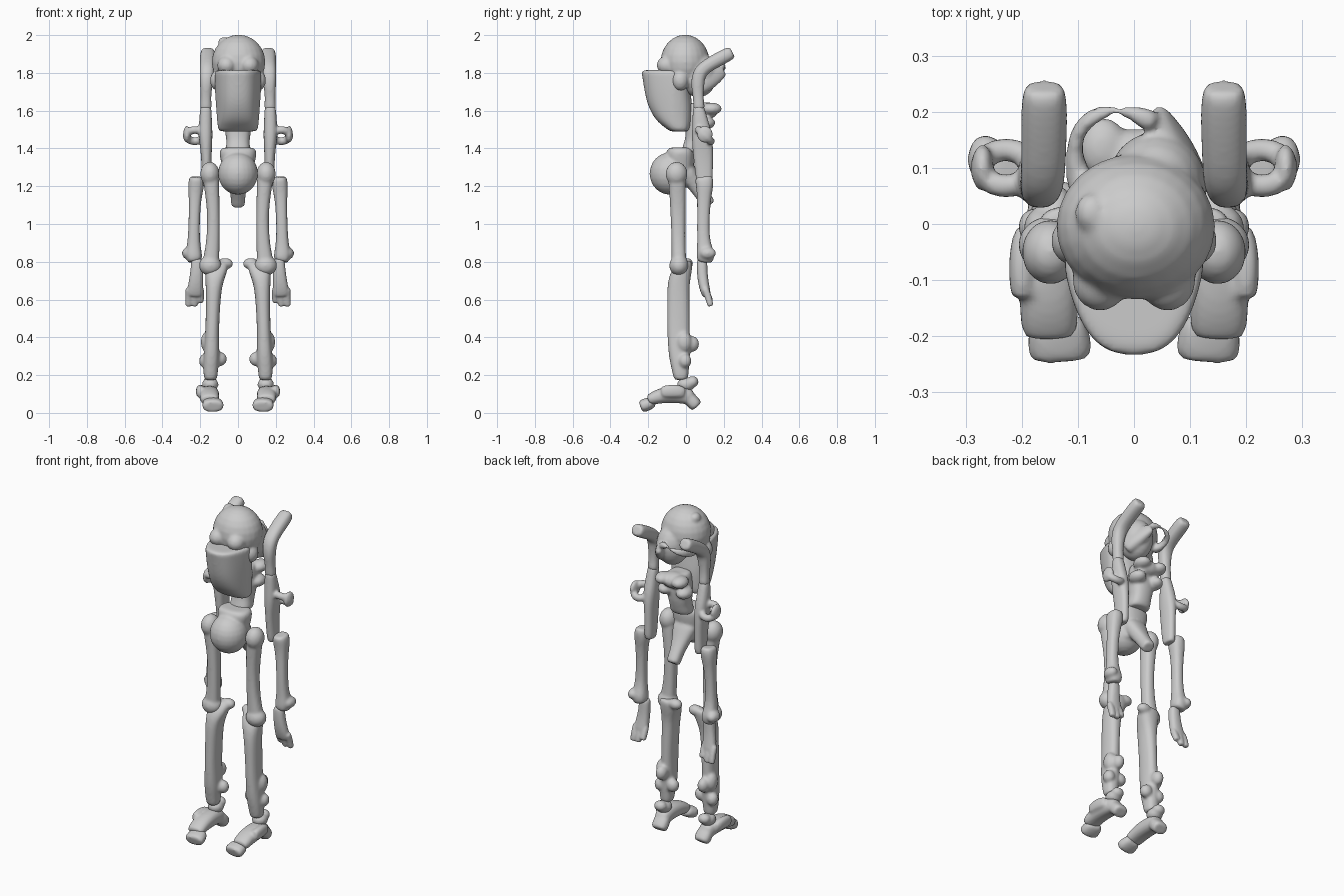
import bpy
from math import cos, sin, pi
from mathutils import Vector

parts = []  # pieces waiting to be fused into one bone


def keep(ob):
    bpy.ops.object.select_all(action='DESELECT')
    parts.append(ob)


def loft(secs, flat=False, square=0.8, n=12):
    """Rounded bone through sections (x, y, z, half width, half depth)."""
    pts = [Vector(s[:3]) for s in secs]
    rings = []
    for i, s in enumerate(secs):
        t = (pts[min(i + 1, len(pts) - 1)] - pts[max(i - 1, 0)]).normalized()
        u = Vector((1, 0, 0))
        u = (u - t * u.dot(t)).normalized()
        v = t.cross(u)
        if flat:
            u, v = Vector((1, 0, 0)), Vector((0, 1, 0))

        def ring(c, k):
            out = []
            for j in range(n):
                ca, sa = cos(2 * pi * j / n), sin(2 * pi * j / n)
                ca = abs(ca) ** square * (1 if ca > 0 else -1)
                sa = abs(sa) ** square * (1 if sa > 0 else -1)
                out.append(c + u * ca * s[3] * k + v * sa * s[4] * k)
            return out
        if i == 0:
            rings.append(ring(pts[0], 0.6))
        rings.append(ring(pts[i], 1.04))
        if i == len(secs) - 1:
            rings.append(ring(pts[i], 0.6))
    verts = [p for r in rings for p in r]
    faces = [(r * n + j, r * n + (j + 1) % n, (r + 1) * n + (j + 1) % n, (r + 1) * n + j)
             for r in range(len(rings) - 1) for j in range(n)]
    faces += [tuple(range(n))[::-1], tuple(range(len(verts) - n, len(verts)))]
    me = bpy.data.meshes.new("piece")
    me.from_pydata(verts, [], faces)
    ob = bpy.data.objects.new("piece", me)
    bpy.context.collection.objects.link(ob)
    bpy.ops.object.select_all(action='DESELECT')
    bpy.context.view_layer.objects.active = ob
    ob.select_set(True)
    bpy.ops.object.mode_set(mode='EDIT')
    bpy.ops.mesh.select_all(action='SELECT')
    bpy.ops.mesh.normals_make_consistent(inside=False)
    bpy.ops.object.mode_set(mode='OBJECT')
    ob.modifiers.new("round", 'SUBSURF').levels = 2
    bpy.ops.object.modifier_apply(modifier="round")
    keep(ob)
    return ob


def blob(loc, r):
    bpy.ops.mesh.primitive_uv_sphere_add(segments=24, ring_count=12, location=loc)
    bpy.context.object.scale = r
    keep(bpy.context.object)


def fuse(name, mirror=True, voxel=0.008, smooth=5):
    """Join waiting pieces into one organically blended bone."""
    for ob in parts:
        ob.select_set(True)
    bpy.context.view_layer.objects.active = parts[0]
    if len(parts) > 1:
        bpy.ops.object.join()
    ob = bpy.context.view_layer.objects.active
    bpy.ops.object.transform_apply(location=True, rotation=True, scale=True)
    ob.name = name
    m = ob.modifiers.new("blend", 'REMESH')
    m.mode, m.voxel_size, m.use_smooth_shade = 'VOXEL', voxel, True
    m = ob.modifiers.new("relax", 'SMOOTH')
    m.factor, m.iterations = 0.5, smooth
    if mirror:
        m = ob.modifiers.new("mirror", 'MIRROR')
        m.use_mirror_merge = False
        m.mirror_object = pivot
    parts.clear()
    bpy.ops.object.select_all(action='DESELECT')


pivot = bpy.data.objects.new("mirror_pivot", None)
bpy.context.collection.objects.link(pivot)
pivot.hide_render = True

# Skull with brow, cheeks, pointed back and strap loop
blob((0.003, -0.005, 1.857), (0.142, 0.13, 0.145))
blob((0.04, 0.065, 1.79), (0.09, 0.1, 0.12))
blob((-0.075, 0.02, 1.96), (0.03, 0.035, 0.03))
for s in (-1, 1):
    blob((s * 0.06, -0.1, 1.84), (0.05, 0.055, 0.05))
    blob((s * 0.105, -0.03, 1.76), (0.043, 0.045, 0.055))
loft([(0.1, 0.05, 1.73, 0.04, 0.06), (0.075, 0.12, 1.77, 0.04, 0.06),
      (0.04, 0.2, 1.81, 0.018, 0.03)])
loft([(-0.09, 0.06, 1.78, 0.03, 0.025), (-0.11, 0.12, 1.79, 0.014, 0.02),
      (-0.1, 0.175, 1.81, 0.014, 0.02), (-0.055, 0.205, 1.83, 0.014, 0.018),
      (0.0, 0.2, 1.84, 0.016, 0.018), (0.035, 0.18, 1.83, 0.022, 0.022)])
fuse("skull", False)

# Jaw mask, tapering to the front, with cross ridges
jaw = loft([(0, -0.115, 1.815, 0.125, 0.12), (0, -0.11, 1.79, 0.125, 0.12),
            (0, -0.1, 1.71, 0.122, 0.118), (0, -0.085, 1.63, 0.115, 0.117),
            (0, -0.065, 1.55, 0.108, 0.095), (0, -0.045, 1.515, 0.105, 0.07),
            (0, -0.035, 1.49, 0.1, 0.05)], True, 0.72, 16)
for v in jaw.data.vertices:
    v.co.x *= 1 - 0.3 * min(max((-v.co.y - 0.07) / 0.15, 0), 1)
for i in range(4):
    blob((0, -0.192 + 0.013 * i, 1.74 - 0.043 * i), (0.055, 0.034, 0.016))
fuse("jaw_mask", False, smooth=4)

# Neck and upper spine
loft([(0, 0.06, 1.64, 0.07, 0.06), (0, 0.06, 1.49, 0.072, 0.06),
      (0, 0.05, 1.44, 0.057, 0.055), (0, 0.03, 1.38, 0.07, 0.06)], True)
for s in (-1, 1):
    blob((s * 0.055, 0.135, 1.61), (0.045, 0.055, 0.033))
    blob((s * 0.06, 0.1, 1.535), (0.045, 0.055, 0.035))
blob((0, 0.11, 1.6), (0.08, 0.06, 0.045))
fuse("spine", False)

# Pelvis with crest and tailbone
blob((0, -0.085, 1.267), (0.106, 0.108, 0.112))
loft([(0, -0.03, 1.405, 0.085, 0.06), (0, -0.03, 1.38, 0.104, 0.078),
      (0, -0.03, 1.3, 0.08, 0.07), (0, -0.03, 1.2, 0.07, 0.05)], True)
loft([(0, 0.0, 1.29, 0.08, 0.05), (0, 0.04, 1.22, 0.055, 0.042),
      (0, 0.09, 1.15, 0.036, 0.036), (0, 0.125, 1.1, 0.04, 0.038)])
fuse("pelvis", False)

# Shoulder rods
loft([(0.16, 0.245, 1.91, 0.042, 0.038), (0.16, 0.14, 1.855, 0.04, 0.036),
      (0.163, 0.07, 1.81, 0.04, 0.038), (0.168, 0.06, 1.74, 0.034, 0.037),
      (0.17, 0.065, 1.67, 0.026, 0.026), (0.17, 0.07, 1.605, 0.033, 0.032)])
fuse("shoulder_rod")

# Upper arms with the outward ring
loft([(0.17, 0.065, 1.625, 0.03, 0.03), (0.172, 0.075, 1.55, 0.033, 0.04),
      (0.172, 0.085, 1.47, 0.038, 0.055), (0.168, 0.09, 1.38, 0.028, 0.054),
      (0.166, 0.095, 1.28, 0.026, 0.047), (0.168, 0.1, 1.2, 0.026, 0.042)])
bpy.ops.mesh.primitive_torus_add(major_radius=0.044, minor_radius=0.021, major_segments=24,
                                 minor_segments=12, location=(0.228, 0.1, 1.468),
                                 rotation=(-0.75, 0, 0))
keep(bpy.context.object)
blob((0.27, 0.1, 1.475), (0.02, 0.042, 0.045))
fuse("upper_arm", voxel=0.007, smooth=4)

# Forearms with wrist spur
loft([(0.22, 0.095, 1.25, 0.038, 0.05), (0.222, 0.1, 1.2, 0.044, 0.046),
      (0.228, 0.095, 1.13, 0.031, 0.035), (0.233, 0.09, 0.98, 0.029, 0.032),
      (0.234, 0.095, 0.89, 0.034, 0.035), (0.236, 0.105, 0.84, 0.046, 0.05),
      (0.228, 0.1, 0.8, 0.038, 0.042)])
blob((0.265, 0.115, 0.845), (0.032, 0.045, 0.032))
fuse("forearm")

# Hands with short fingers
loft([(0.215, 0.085, 0.815, 0.032, 0.028), (0.218, 0.085, 0.74, 0.034, 0.028),
      (0.225, 0.095, 0.67, 0.04, 0.028), (0.228, 0.11, 0.62, 0.045, 0.024)])
for i in range(3):
    x = 0.198 + 0.031 * i
    loft([(x, 0.1, 0.66, 0.019, 0.019), (x, 0.12, 0.61, 0.018, 0.018),
          (x + 0.002, 0.13, (0.585, 0.565, 0.565)[i], 0.019, 0.016)])
fuse("hand", voxel=0.006, smooth=4)

# Thighs with hip knob and knee ball
loft([(0.147, -0.05, 1.28, 0.046, 0.047), (0.138, -0.045, 1.18, 0.038, 0.044),
      (0.128, -0.042, 1.05, 0.032, 0.039), (0.132, -0.04, 0.9, 0.035, 0.036),
      (0.142, -0.038, 0.82, 0.042, 0.038), (0.145, -0.035, 0.75, 0.046, 0.042)])
blob((0.149, -0.05, 1.265), (0.051, 0.058, 0.064))
blob((0.147, -0.037, 0.78), (0.06, 0.052, 0.054))
fuse("thigh")

# Shins with knee knob and bony spurs
loft([(0.11, 0.0, 0.805, 0.062, 0.034), (0.115, -0.025, 0.75, 0.06, 0.057),
      (0.128, -0.042, 0.68, 0.042, 0.058), (0.133, -0.04, 0.55, 0.037, 0.059),
      (0.137, -0.04, 0.42, 0.035, 0.059), (0.14, -0.035, 0.3, 0.042, 0.057),
      (0.145, -0.03, 0.23, 0.039, 0.045), (0.145, -0.027, 0.175, 0.035, 0.038)], True)
blob((0.068, 0.005, 0.79), (0.042, 0.033, 0.03))
blob((0.165, -0.01, 0.375), (0.032, 0.04, 0.055))
blob((0.14, 0.028, 0.365), (0.033, 0.042, 0.043))
blob((0.095, -0.01, 0.285), (0.036, 0.034, 0.038))
blob((0.175, -0.005, 0.275), (0.032, 0.034, 0.038))
fuse("shin")

# Ankles
blob((0.147, 0.0, 0.15), (0.044, 0.048, 0.037))
blob((0.147, 0.035, 0.165), (0.037, 0.032, 0.03))
fuse("ankle")

# Arched feet with heel and side plate
loft([(0.15, -0.2, 0.067, 0.05, 0.028), (0.152, -0.15, 0.087, 0.052, 0.038),
      (0.152, -0.09, 0.098, 0.052, 0.044), (0.15, -0.02, 0.098, 0.048, 0.047),
      (0.147, 0.03, 0.08, 0.044, 0.04)])
loft([(0.145, 0.005, 0.09, 0.044, 0.036), (0.143, 0.035, 0.06, 0.048, 0.036),
      (0.142, 0.058, 0.033, 0.046, 0.035)])
loft([(0.198, -0.13, 0.11, 0.023, 0.032), (0.202, -0.06, 0.118, 0.023, 0.036),
      (0.19, -0.01, 0.108, 0.023, 0.03)])
fuse("foot")

# Toe blocks
loft([(0.131, -0.24, 0.033, 0.057, 0.034), (0.133, -0.205, 0.045, 0.057, 0.035),
      (0.14, -0.17, 0.06, 0.048, 0.028)])
fuse("toes")
